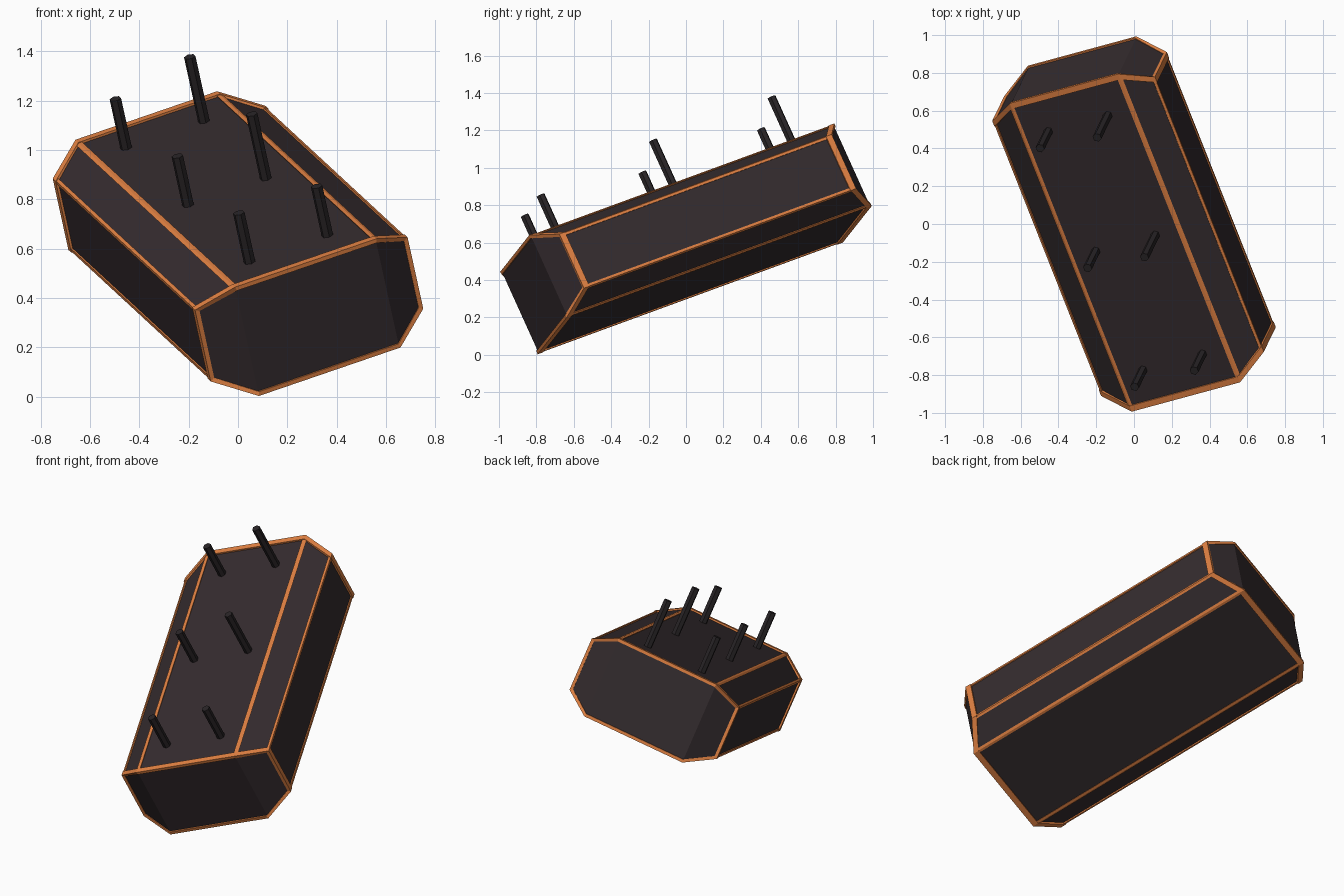
import bpy, bmesh
from mathutils import Matrix, Vector

if "Cube" in bpy.data.objects:
    bpy.data.objects.remove(bpy.data.objects["Cube"])

# Tilted frame: width, length and up axes of the crate
L = Vector((-0.349, 0.881, 0.3225)).normalized()
W = Vector((0.91, 0.263, 0.319))
W = (W - L * W.dot(L)).normalized()
U = W.cross(L)
FRAME = Matrix((W, L, U)).transposed().to_4x4()
FRAME.translation = (0, 0, 0.62)


def material(name, rgb):
    m = bpy.data.materials.new(name)
    m.diffuse_color = (*rgb, 1)
    m.use_nodes = True
    m.node_tree.nodes["Principled BSDF"].inputs["Base Color"].default_value = m.diffuse_color
    return m


DARK = material("dark_panel", (0.035, 0.025, 0.028))
ORANGE = material("orange_trim", (0.75, 0.22, 0.055))
BLACK = material("black_peg", (0.022, 0.018, 0.02))


def make(name, bm, mat):
    bmesh.ops.recalc_face_normals(bm, faces=bm.faces[:])
    me = bpy.data.meshes.new(name)
    bm.to_mesh(me)
    bm.free()
    me.materials.append(mat)
    ob = bpy.data.objects.new(name, me)
    ob.matrix_world = FRAME
    bpy.context.collection.objects.link(ob)
    return ob


def profile(i):
    """Eight-sided cross-section (width, up), every side moved inward by i."""
    a, b = 0.313 - 0.255 * i, 0.247 - i
    c, d = 0.47 - i, 0.162 - 0.6 * i
    return [(-a, b), (a, b), (c, d), (c, -d), (a, -b), (-a, -b), (-c, -d), (-c, d)]


def end_loop(i, back):
    """End outline: the outer side edges sit further in than the middle."""
    return [Vector((w, (0.927 if k in (0, 1, 4, 5) else 0.827) - back, u))
            for k, (w, u) in enumerate(profile(i))]


def flip(p, s):
    return Vector((p.x, p.y * s, p.z))


# Body: faceted block with chamfered sides and ends
bm = bmesh.new()
ends = [[bm.verts.new(flip(p, s)) for p in end_loop(0.01, 0.008)] for s in (-1, 1)]
for k in range(8):
    n = (k + 1) % 8
    bm.faces.new((ends[0][k], ends[0][n], ends[1][n], ends[1][k]))
for e in ends:
    for ids in ((0, 1, 4, 5), (1, 2, 3, 4), (5, 6, 7, 0)):
        bm.faces.new([e[j] for j in ids])
make("body", bm, DARK)

# Trim frames around both ends
for s, name in ((-1, "front_end_trim"), (1, "back_end_trim")):
    bm = bmesh.new()
    section = [(0, 0), (0, 0.034), (0.018, 0.034), (0.018, 0)]
    loops = [[bm.verts.new(flip(p, s)) for p in end_loop(i, b)] for i, b in section]
    for j in range(4):
        p, q = loops[j], loops[(j + 1) % 4]
        for k in range(8):
            n = (k + 1) % 8
            bm.faces.new((p[k], p[n], q[n], q[k]))
    make(name, bm, ORANGE)

# Long trim strips along the eight lengthwise edges
bm = bmesh.new()
outer = [Vector(p) for p in profile(0.003)]
inner = [Vector(p) for p in profile(0.025)]
for k in range(8):
    half = 0.915 if k in (0, 1, 4, 5) else 0.815
    c = outer[k]
    a = c + (outer[k - 1] - c).normalized() * 0.014
    b = c + (outer[(k + 1) % 8] - c).normalized() * 0.014
    rows = [[bm.verts.new((p.x, y, p.y)) for p in (c, b, inner[k], a)]
            for y in (-half, half)]
    for j in range(4):
        n = (j + 1) % 4
        bm.faces.new((rows[0][j], rows[0][n], rows[1][n], rows[1][j]))
    for r in rows:
        bm.faces.new(r)
make("long_edge_trim", bm, ORANGE)

# Pegs: two rows of three on the top, two of them taller
for r, y in enumerate((-0.72, -0.005, 0.715)):
    for side, x in (("left", -0.172), ("right", 0.172)):
        top = 0.53 if side == "right" and r > 0 else 0.46
        base = 0.2
        bm = bmesh.new()
        bmesh.ops.create_cone(bm, cap_ends=True, segments=6, radius1=0.024, radius2=0.024,
                              depth=top - base,
                              matrix=Matrix.Translation((x, y, (top + base) / 2)))
        make(f"{side}_peg_{r + 1}", bm, BLACK)
